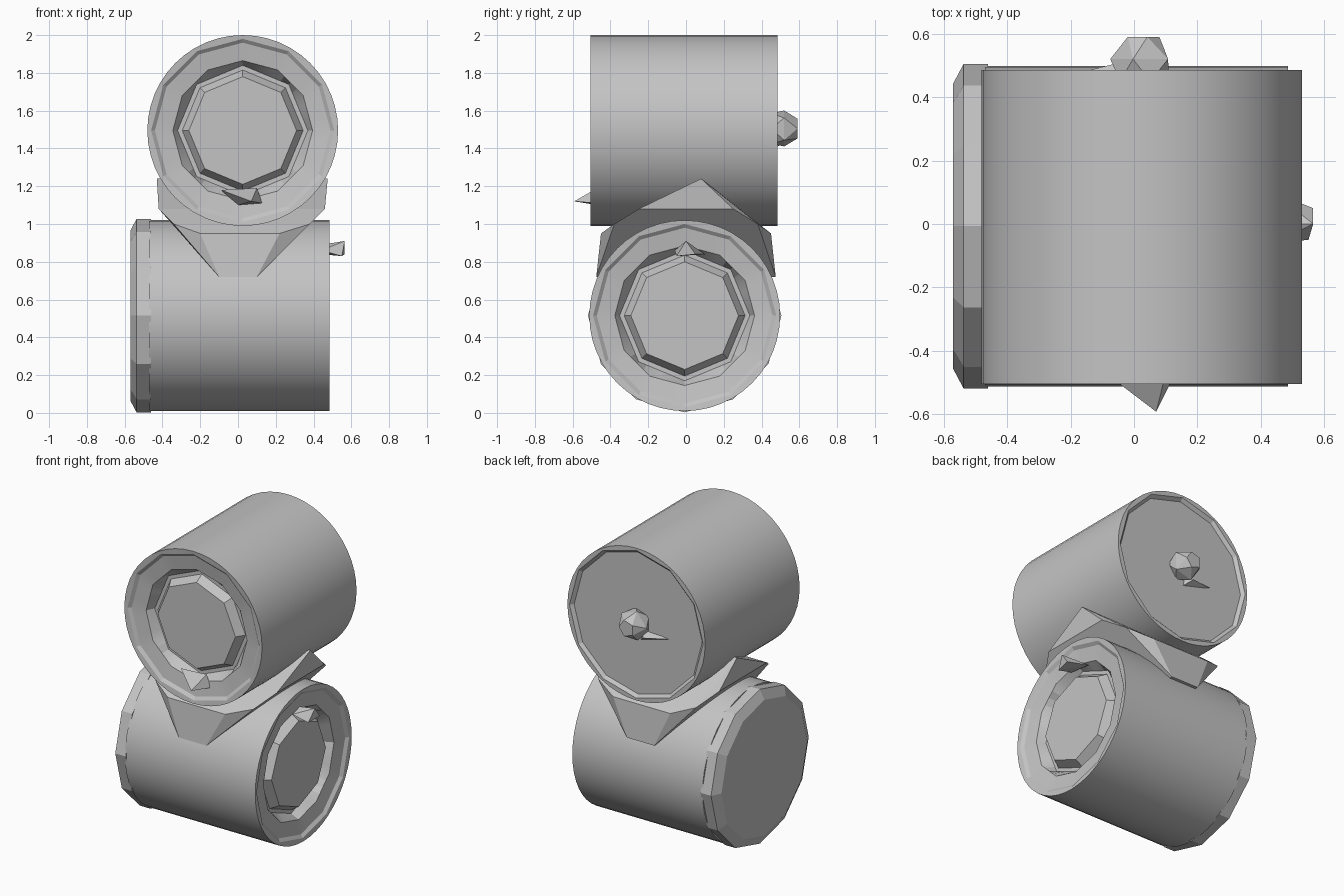
import bpy, bmesh, math
from mathutils import Matrix, Vector

if "Cube" in bpy.data.objects:
    bpy.data.objects.remove(bpy.data.objects["Cube"], do_unlink=True)

grey = bpy.data.materials.new("plain grey")
grey.use_nodes = True
grey.diffuse_color = (0.55, 0.55, 0.55, 1)
grey.node_tree.nodes["Principled BSDF"].inputs["Base Color"].default_value = (0.55, 0.55, 0.55, 1)

SEGMENTS = 48
TOP = Matrix.Translation((0.025, 0, 1.495)) @ Matrix.Rotation(math.pi / 2, 4, "X")
LOW = Matrix.Translation((0, -0.007, 0.515)) @ Matrix.Rotation(math.pi / 2, 4, "Y")


def finish(name, bm, smooth=False):
    bmesh.ops.recalc_face_normals(bm, faces=bm.faces)
    mesh = bpy.data.meshes.new(name)
    bm.to_mesh(mesh)
    bm.free()
    mesh.materials.append(grey)
    obj = bpy.data.objects.new(name, mesh)
    bpy.context.collection.objects.link(obj)
    if smooth:
        bpy.ops.object.select_all(action="DESELECT")
        bpy.context.view_layer.objects.active = obj
        obj.select_set(True)
        bpy.ops.object.shade_smooth_by_angle(angle=math.radians(14))
    return obj


def lathe(name, frame, profile):
    """Loft rings of (radius, height, sides); zero sides means round."""
    bm = bmesh.new()
    rings = []
    for radius, height, sides in profile:
        ring = []
        for i in range(SEGMENTS):
            a = math.tau * i / SEGMENTS
            r = radius
            if sides:
                step = math.tau / sides
                r *= math.cos(step / 2) / math.cos(a % step - step / 2)
            ring.append(bm.verts.new(frame @ Vector((r * math.cos(a), r * math.sin(a), height))))
        rings.append(ring)
    for a, b in zip(rings, rings[1:]):
        for i in range(SEGMENTS):
            j = (i + 1) % SEGMENTS
            bm.faces.new((a[i], a[j], b[j], b[i]))
    bm.faces.new(rings[0])
    bm.faces.new(rings[-1])
    return finish(name, bm, smooth=True)


def hull(name, points):
    bm = bmesh.new()
    for p in points:
        bm.verts.new(p)
    bmesh.ops.convex_hull(bm, input=bm.verts)
    return finish(name, bm)


def dished_face(front):
    """Rim, sloping ring, deep groove and octagonal hub."""
    return [(0.505, front, 0), (0.485, front - 0.004, 12), (0.465, front - 0.02, 12),
            (0.37, front - 0.035, 12), (0.345, front - 0.09, 8), (0.32, front - 0.09, 8),
            (0.285, front - 0.035, 8)]


# Two crossed drums, each with a dished end
lathe("upper_drum", TOP, [(0.47, -0.465, 12), (0.49, -0.485, 12), (0.505, -0.485, 0)] + dished_face(0.505))
lathe("lower_drum", LOW, [(0.505, -0.47, 0)] + dished_face(0.485))

# Chamfered end cap on the lower drum
lathe("end_cap", LOW, [(0.45, -0.57, 12), (0.512, -0.537, 12), (0.512, -0.46, 12)])

# Faceted saddle joining the drums, with its corners cut off
saddle = [(x, 0.08, 1.24) for x in (-0.43, 0.475)]
for sx in (-1, 1):
    for sy in (-1, 1):
        saddle += [(0.01 + 0.21 * sx, 0.45 * sy, 0.95), (0.02 + 0.44 * sx, 0.25 * sy, 1.08),
                   (0.02 + 0.36 * sx, 0.38 * sy, 1.0), (0.1 * sx, 0.475 * sy, 0.72)]
hull("saddle", saddle)

# Faceted knob and its small side spur on the back
knob = []
for radius, y, turn in ((0.085, 0.45, 0), (0.1, 0.52, 0.6), (0.055, 0.59, 0)):
    for i in range(5):
        a = math.tau * i / 5 + turn
        knob.append((0.025 + radius * math.cos(a), y, 1.505 + radius * math.sin(a)))
hull("back_knob", knob)
hull("knob_spur", [(0.02, 0.45, 1.38), (0, 0.45, 1.47), (-0.2, 0.47, 1.45), (-0.04, 0.51, 1.43)])

# Small pointed chips on the front and right side
hull("front_chip", [(-0.09, -0.47, 1.18), (0.1, -0.47, 1.19), (0.13, -0.47, 1.11),
                    (0, -0.47, 1.1), (0.07, -0.592, 1.12)])
hull("right_chip", [(0.44, -0.06, 0.86), (0.44, 0.1, 0.84), (0.44, 0, 0.89),
                    (0.55, -0.05, 0.83), (0.565, 0.05, 0.84), (0.565, 0, 0.91)])
